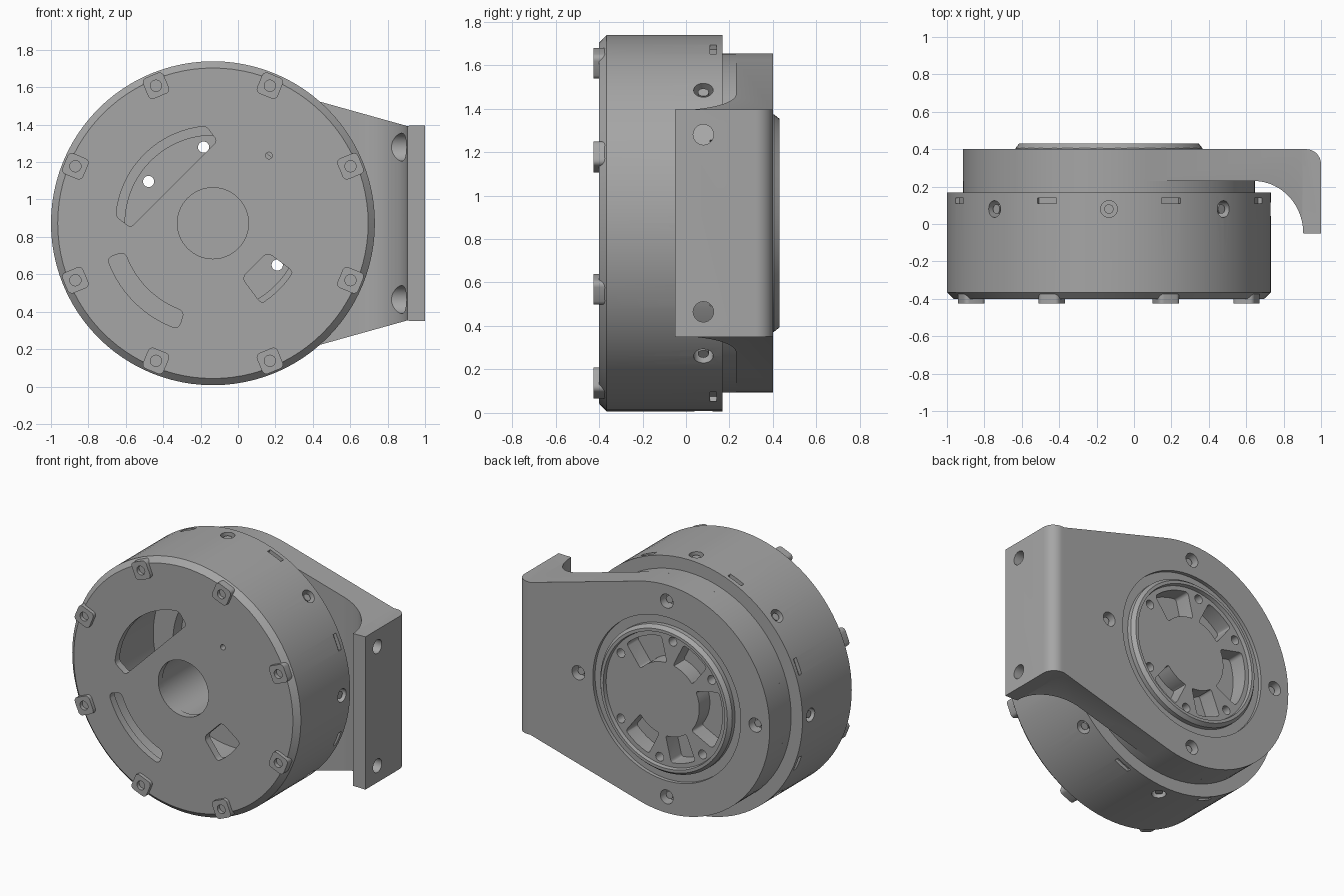
import bpy, bmesh
from math import sin, cos, radians, pi
from mathutils import Vector, Matrix

if "Cube" in bpy.data.objects:
    bpy.data.objects.remove(bpy.data.objects["Cube"])

CX, CZ, R = -0.134, 0.873, 0.866      # axis of the drum and its radius

metal = bpy.data.materials.new("grey_metal")
metal.use_nodes = True
metal.diffuse_color = (0.38, 0.38, 0.38, 1)
metal.node_tree.nodes["Principled BSDF"].inputs["Base Color"].default_value = (0.38, 0.38, 0.38, 1)


def polar(r, deg):
    return (CX + r * cos(radians(deg)), CZ + r * sin(radians(deg)))


def arc(r, a, b, n=16):
    return [polar(r, a + (b - a) * i / n) for i in range(n + 1)]


def add_prism(bm, pts, lo, hi, axis="Y", rounding=0):
    """Extrude a flat outline along Y (points are x, z) or Z (points are x, y)."""
    place = (lambda p, t: (p[0], t, p[1])) if axis == "Y" else (lambda p, t: (p[0], p[1], t))
    low = [bm.verts.new(place(p, lo)) for p in pts]
    high = [bm.verts.new(place(p, hi)) for p in pts]
    bm.faces.new(low)
    bm.faces.new(high[::-1])
    sides = []
    for i in range(len(pts)):
        j = (i + 1) % len(pts)
        bm.faces.new((low[j], low[i], high[i], high[j]))
        sides.append(bm.edges.get((low[i], high[i])))
    if rounding:
        bm.normal_update()
        sharp = [e for e in sides if e.calc_face_angle() > 0.5]
        bmesh.ops.bevel(bm, geom=sharp, offset=rounding, segments=4, affect="EDGES", profile=0.5)


def add_cyl(bm, centre, direction, r, depth, r2=None, n=24):
    turn = Vector((0, 0, 1)).rotation_difference(Vector(direction)).to_matrix().to_4x4()
    bmesh.ops.create_cone(bm, cap_ends=True, segments=n, radius1=r, radius2=r if r2 is None else r2,
                          depth=depth, matrix=Matrix.Translation(centre) @ turn)


def add_lathe(bm, profile, n=96):
    """Spin a profile of (radius, y) points round the drum axis."""
    vs = [bm.verts.new((CX + r, y, CZ)) for r, y in profile]
    es = [bm.edges.new((vs[i], vs[(i + 1) % len(vs)])) for i in range(len(vs))]
    bmesh.ops.spin(bm, geom=vs + es, cent=(CX, 0, CZ), axis=(0, 1, 0), angle=2 * pi, steps=n)
    bmesh.ops.remove_doubles(bm, verts=bm.verts, dist=1e-4)
    loose = [e for e in bm.edges if not e.link_faces]
    bmesh.ops.delete(bm, geom=loose, context="EDGES")


def make(name, bm):
    bmesh.ops.recalc_face_normals(bm, faces=bm.faces)
    mesh = bpy.data.meshes.new(name)
    bm.to_mesh(mesh)
    bm.free()
    mesh.materials.append(metal)
    obj = bpy.data.objects.new(name, mesh)
    bpy.context.collection.objects.link(obj)
    return obj


def activate(obj):
    bpy.ops.object.select_all(action="DESELECT")
    obj.select_set(True)
    bpy.context.view_layer.objects.active = obj


def boolean(obj, bm, operation="DIFFERENCE"):
    tool = make("cutter", bm)
    mod = obj.modifiers.new("cut", "BOOLEAN")
    mod.operation, mod.object, mod.solver, mod.use_self = operation, tool, "EXACT", True
    activate(obj)
    bpy.ops.object.modifier_apply(modifier=mod.name)
    bpy.data.objects.remove(tool)


def smooth(obj):
    activate(obj)
    bpy.ops.object.shade_smooth_by_angle(angle=radians(30))


# Hollow drum with a chamfered front cover
bm = bmesh.new()
add_lathe(bm, [(0, -0.4), (0.83, -0.4), (R, -0.365), (R, 0.168), (0.62, 0.168), (0.62, -0.35), (0, -0.35)])
housing = make("housing", bm)

# Cover windows, centre bore and pin hole
bm = bmesh.new()
add_prism(bm, arc(0.52, 94, 176) + [polar(0.44, 183), polar(0.44, 87)], -0.5, -0.3, rounding=0.02)
add_prism(bm, arc(0.595, 198, 252) + arc(0.495, 252, 198), -0.5, -0.3, rounding=0.03)
add_prism(bm, arc(0.5, -59, -31) + [polar(0.33, -28), polar(0.33, -62)], -0.5, -0.3, rounding=0.03)
add_cyl(bm, (CX, -0.4, CZ), (0, 1, 0), 0.19, 0.2, n=64)
add_cyl(bm, (0.165, -0.4, 1.235), (0, 1, 0), 0.018, 0.2)
# Screw holes and slots round the rim
for k in range(8):
    a = 45 * k
    x, z = polar(R, a)
    add_cyl(bm, (x, 0.08, z), (cos(radians(a)), 0, sin(radians(a))), 0.045, 0.16)
    x, z = polar(R, a + 22.5)
    bmesh.ops.create_cube(bm, size=1, matrix=Matrix.Translation((x, 0.125, z))
                          @ Matrix.Rotation(-radians(a + 22.5), 4, "Y") @ Matrix.Diagonal((0.05, 0.03, 0.11, 1)))
boolean(housing, bm)
smooth(housing)

# Recessed screws in the rim holes
bm = bmesh.new()
for k in range(8):
    x, z = polar(R - 0.05, 45 * k)
    add_cyl(bm, (x, 0.08, z), (cos(radians(45 * k)), 0, sin(radians(45 * k))), 0.025, 0.07)
smooth(make("rim_screws", bm))

# Eight cover screw pads
for k in range(8):
    a = 22.5 + 45 * k
    x, z = polar(0.796, a)
    bm = bmesh.new()
    add_prism(bm, [(-0.06, -0.06), (0.06, -0.06), (0.06, 0.06), (-0.06, 0.06)], -0.425, -0.35, rounding=0.025)
    bmesh.ops.transform(bm, verts=bm.verts, matrix=Matrix.Translation((x, 0, z)) @ Matrix.Rotation(-radians(a), 4, "Y"))
    pad = make(f"cover_pad_{k + 1}", bm)
    bm = bmesh.new()
    add_cyl(bm, (x, -0.425, z), (0, 1, 0), 0.03, 0.05)
    boolean(pad, bm)
    smooth(pad)

# Inner tube behind the centre bore
bm = bmesh.new()
add_lathe(bm, [(0.195, -0.36), (0.235, -0.36), (0.235, 0.25), (0.195, 0.25)], 64)
smooth(make("centre_tube", bm))

# Collar between drum and bracket
bm = bmesh.new()
add_lathe(bm, [(0.47, 0.16), (0.78, 0.16), (0.78, 0.24), (0.47, 0.24)])
smooth(make("collar", bm))

# Bracket: teardrop plate with a bent mounting wall
bm = bmesh.new()
add_prism(bm, arc(0.78, 74.5, 285.5, 64) + [(0.9, 0.352), (1.0, 0.35), (1.0, 1.396), (0.9, 1.394)], -0.2, 0.5)
bracket = make("bracket", bm)
bend = [(0.64 + 0.265 * sin(radians(t)), -0.05 + 0.28 * cos(radians(t))) for t in range(0, 91, 6)]
corner = [(0.92 + 0.08 * cos(radians(t)), 0.32 + 0.08 * sin(radians(t))) for t in range(0, 91, 10)]
bm = bmesh.new()
add_prism(bm, [(-1.2, 0.23)] + bend + [(1.0, -0.05)] + corner + [(-1.2, 0.4)], -0.2, 2, axis="Z")
boolean(bracket, bm, "INTERSECT")

# Bracket bore, mounting holes and plate screw holes
bm = bmesh.new()
add_cyl(bm, (CX, 0.3, CZ), (0, 1, 0), 0.47, 0.5, n=96)
add_cyl(bm, (CX, 0.42, CZ), (0, 1, 0), 0.56, 0.09, n=96)
for z in (0.465, 1.28):
    add_cyl(bm, (0.9, 0.08, z), (1, 0, 0), 0.047, 0.5)
    add_cyl(bm, (0.7, 0.08, z), (1, 0, 0), 0.075, 0.4)
for k in range(4):
    x, z = polar(0.67, 90 * k)
    add_cyl(bm, (x, 0.38, z), (0, 1, 0), 0.048, 0.1)
boolean(bracket, bm)
smooth(bracket)

# Plate screws sunk in their holes
bm = bmesh.new()
for k in range(4):
    x, z = polar(0.67, 90 * k)
    add_cyl(bm, (x, 0.34, z), (0, 1, 0), 0.025, 0.06)
smooth(make("plate_screws", bm))

# Output flange with raised rim
bm = bmesh.new()
add_lathe(bm, [(0, 0.25), (0.5, 0.25), (0.5, 0.405), (0.48, 0.43), (0.46, 0.43), (0.455, 0.405), (0, 0.405)])
flange = make("output_flange", bm)
bm = bmesh.new()
for middle, half in ((65, 20), (122, 14), (187, 28), (252, 13), (302, 14)):
    add_prism(bm, arc(0.425, middle - half, middle + half) + arc(0.25, middle + half + 6, middle - half - 6),
              0.29, 0.5, rounding=0.02)
for a in (33, 97, 147, 228, 277, 327):
    x, z = polar(0.41, a)
    add_cyl(bm, (x, 0.35, z), (0, 1, 0), 0.03, 0.4)
boolean(flange, bm)
smooth(flange)
